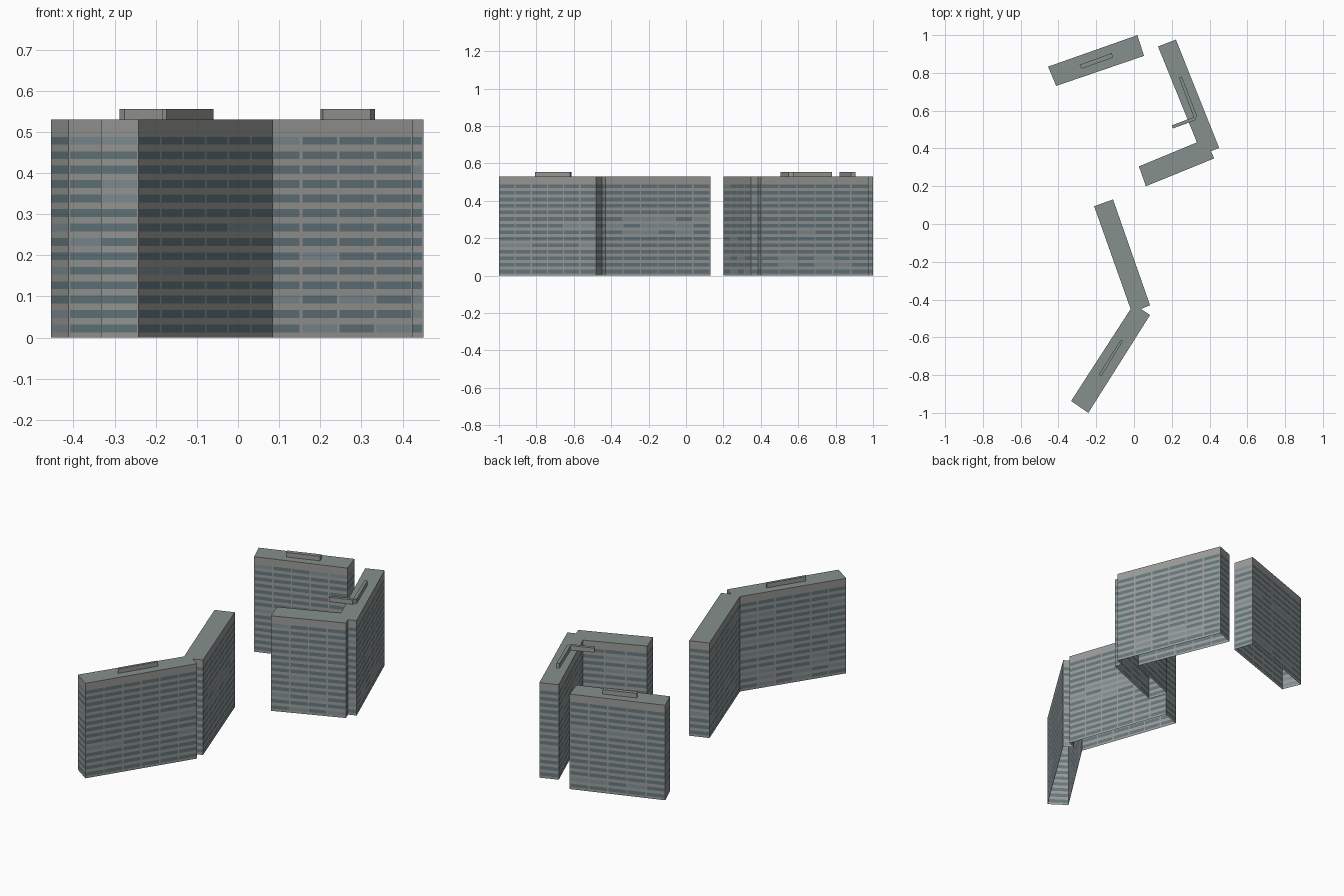
import bpy, bmesh, random
from mathutils import Vector

if "Cube" in bpy.data.objects:
    bpy.data.objects.remove(bpy.data.objects["Cube"])

random.seed(4)
HEIGHT, FLOORS, PITCH, WIN_H = 0.53, 14, 0.0351, 0.019


def material(name, rgb):
    m = bpy.data.materials.new(name)
    m.diffuse_color = (*rgb, 1)
    m.use_nodes = True
    m.node_tree.nodes["Principled BSDF"].inputs["Base Color"].default_value = m.diffuse_color
    return m


CONCRETE = material("concrete", (0.33, 0.33, 0.32))
GLASS = material("glass", (0.13, 0.19, 0.21))
PALE_GLASS = material("pale_glass", (0.22, 0.28, 0.31))
ROOF = material("roof", (0.24, 0.28, 0.265))


def finish(name, bm, mats):
    bmesh.ops.remove_doubles(bm, verts=bm.verts, dist=1e-5)
    mesh = bpy.data.meshes.new(name)
    bm.to_mesh(mesh)
    bm.free()
    for m in mats:
        mesh.materials.append(m)
    bpy.context.collection.objects.link(bpy.data.objects.new(name, mesh))


def ring_positions(a, b):
    """Column lines along one wall: pier, pane, pier, pane ... pier."""
    length = (b - a).length
    n = max(1, round(length / 0.1))
    gap = 0.0035 / length
    ts = [0]
    for i in range(n):
        ts += [i / n + gap, (i + 1) / n - gap]
    return [a.lerp(b, t) for t in ts + [1]]


def tower(name, plan):
    """Slab block open underneath, with flush window bands on every wall."""
    bm = bmesh.new()
    zs = [0]
    for f in range(FLOORS):
        mid = 0.022 + f * PITCH
        zs += [mid - WIN_H / 2, mid + WIN_H / 2]
    zs.append(HEIGHT)
    pts = [Vector(p) for p in plan]
    top = []
    for a, b in zip(pts, pts[1:] + pts[:1]):
        cols = ring_positions(a, b)
        grid = [[bm.verts.new((p.x, p.y, z)) for p in cols] for z in zs]
        top += grid[-1][:-1]
        for r in range(len(zs) - 1):
            pale = random.random() < 0.25
            for c in range(len(cols) - 1):
                f = bm.faces.new((grid[r][c], grid[r][c + 1],
                                  grid[r + 1][c + 1], grid[r + 1][c]))
                if r % 2 and c % 2:
                    f.material_index = 2 if pale and random.random() < 0.5 else 1
    bm.faces.new(top).material_index = 3
    finish(name, bm, [CONCRETE, GLASS, PALE_GLASS, ROOF])


def roof_box(name, plan):
    """Low plant room standing on the roof."""
    bm = bmesh.new()
    low = [bm.verts.new((x, y, HEIGHT)) for x, y in plan]
    high = [bm.verts.new((x, y, 0.555)) for x, y in plan]
    for i in range(len(plan)):
        j = (i + 1) % len(plan)
        bm.faces.new((low[i], low[j], high[j], high[i]))
    bm.faces.new(high).material_index = 1
    finish(name, bm, [CONCRETE, ROOF])


# Straight block at the back left
tower("back_block", [(-0.455, 0.833), (-0.412, 0.731), (0.053, 0.89), (0.018, 1.0)])
roof_box("back_plant_room", [(-0.288, 0.843), (-0.276, 0.822), (-0.111, 0.881), (-0.118, 0.905)])

# Angled block at the right
tower("right_block", [(0.127, 0.94), (0.333, 0.432), (0.026, 0.305), (0.063, 0.2),
                      (0.424, 0.347), (0.408, 0.386), (0.451, 0.402), (0.222, 0.976)])
roof_box("right_plant_room", [(0.238, 0.775), (0.316, 0.566), (0.2, 0.522), (0.206, 0.506),
                              (0.322, 0.548), (0.333, 0.574), (0.253, 0.78)])

# Angled block at the front
tower("front_block", [(-0.211, 0.094), (-0.018, -0.45), (-0.333, -0.937), (-0.242, -1.0),
                      (0.085, -0.482), (0.037, -0.45), (0.085, -0.43), (-0.111, 0.13)])
roof_box("front_plant_room", [(-0.07, -0.613), (-0.185, -0.795), (-0.174, -0.808), (-0.059, -0.62)])
